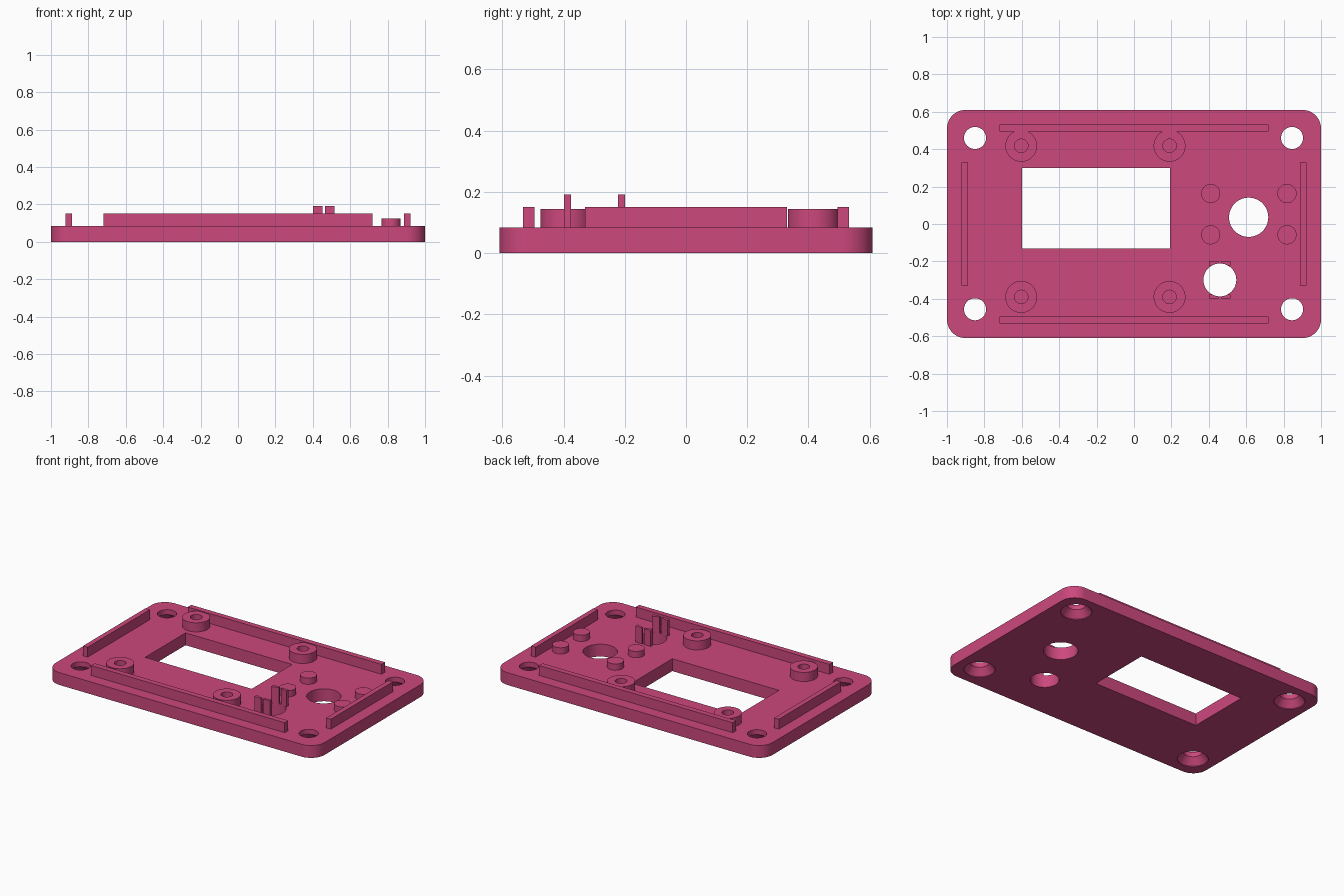
import bpy
import bmesh
from math import cos, sin, pi, radians

old = bpy.data.objects.get("Cube")
if old:
    bpy.data.objects.remove(old, do_unlink=True)

PINK = (0.604, 0.065, 0.205, 1)
mat = bpy.data.materials.new("raspberry pink plastic")
mat.use_nodes = True
mat.diffuse_color = PINK
mat.node_tree.nodes["Principled BSDF"].inputs["Base Color"].default_value = PINK

TOP = 0.083      # plate thickness
SINK = 0.01      # overlap of raised parts into the plate


def finish(name, bm):
    mesh = bpy.data.meshes.new(name)
    bmesh.ops.recalc_face_normals(bm, faces=bm.faces)
    bm.to_mesh(mesh)
    bm.free()
    mesh.materials.append(mat)
    obj = bpy.data.objects.new(name, mesh)
    bpy.context.collection.objects.link(obj)
    return obj


def prism(name, outline, z0, z1):
    bm = bmesh.new()
    face = bm.faces.new([bm.verts.new((x, y, z0)) for x, y in outline])
    side = bmesh.ops.extrude_face_region(bm, geom=[face])["geom"]
    verts = [v for v in side if isinstance(v, bmesh.types.BMVert)]
    bmesh.ops.translate(bm, verts=verts, vec=(0, 0, z1 - z0))
    return finish(name, bm)


def box(name, x0, x1, y0, y1, z0, z1):
    return prism(name, [(x0, y0), (x1, y0), (x1, y1), (x0, y1)], z0, z1)


def lathe(name, x, y, profile, sides=48):
    """Closed solid of revolution from (radius, z) pairs, bottom to top."""
    bm = bmesh.new()
    rings = [[bm.verts.new((x + r * cos(2 * pi * i / sides),
                            y + r * sin(2 * pi * i / sides), z))
              for i in range(sides)] for r, z in profile]
    for a, b in zip(rings, rings[1:]):
        for i in range(sides):
            j = (i + 1) % sides
            bm.faces.new((a[i], a[j], b[j], b[i]))
    bm.faces.new(rings[0][::-1])
    bm.faces.new(rings[-1])
    return finish(name, bm)


def cylinder(name, x, y, r, z0, z1):
    return lathe(name, x, y, [(r, z0), (r, z1)])


def activate(obj):
    bpy.ops.object.select_all(action="DESELECT")
    obj.select_set(True)
    bpy.context.view_layer.objects.active = obj


def cut(obj, cutter):
    cutter.hide_render = True
    mod = obj.modifiers.new("cut", "BOOLEAN")
    mod.operation = "DIFFERENCE"
    mod.solver = "EXACT"
    mod.object = cutter
    activate(obj)
    bpy.ops.object.modifier_apply(modifier=mod.name)
    bpy.data.objects.remove(cutter, do_unlink=True)


def smooth(obj):
    activate(obj)
    bpy.ops.object.shade_smooth_by_angle(angle=radians(30))


# Base plate with rounded corners
W, D, R, STEPS = 1.0, 0.61, 0.1, 12
outline = []
for k, (sx, sy) in enumerate([(1, 1), (-1, 1), (-1, -1), (1, -1)]):
    for i in range(STEPS + 1):
        a = (k + i / STEPS) * pi / 2
        outline.append((sx * (W - R) + R * cos(a), sy * (D - R) + R * sin(a)))
plate = prism("base_plate", outline, 0, TOP)

# Display window and the two round openings
cut(plate, box("window_cutter", -0.6, 0.193, -0.13, 0.3, -0.1, 0.3))
cut(plate, cylinder("knob_cutter", 0.613, 0.036, 0.105, -0.1, 0.3))
HX, HY, HR = 0.459, -0.299, 0.088
cut(plate, cylinder("sensor_cutter", HX, HY, HR, -0.1, 0.3))

# Countersunk screw holes in the corners
for x in (-0.85, 0.845):
    for y in (-0.456, 0.46):
        cut(plate, lathe("screw_cutter", x, y,
                         [(0.095, -0.02), (0.095, 0.005), (0.059, 0.05), (0.059, 0.2)]))
smooth(plate)

# Locating rails along the four edges
for side, s in (("left", 1), ("right", -1)):
    xs = sorted((s * 0.887, s * 0.921))
    box(side + "_rail", *xs, -0.33, 0.33, TOP - SINK, 0.15)
for side, s in (("back", 1), ("front", -1)):
    ys = sorted((s * 0.495, s * 0.532))
    box(side + "_rail", -0.72, 0.72, *ys, TOP - SINK, 0.15)

# Hollow screw bosses around the window
for x in (-0.603, 0.19):
    for y in (-0.39, 0.418):
        boss = cylinder("screw_boss", x, y, 0.085, TOP - SINK, 0.144)
        cut(boss, cylinder("boss_cutter", x, y, 0.036, -0.1, 0.3))
        smooth(boss)

# Support pegs around the large opening
for x in (0.41, 0.818):
    for y in (-0.058, 0.163):
        smooth(cylinder("support_peg", x, y, 0.051, TOP - SINK, 0.125))

# Split retaining clips beside the small opening
for sx in (-1, 1):
    for sy in (-1, 1):
        xs = sorted((HX + sx * 0.007, HX + sx * 0.057))
        ys = sorted((HY + sy * 0.077, HY + sy * 0.1))
        clip = box("retaining_clip", *xs, *ys, TOP - SINK, 0.191)
        cut(clip, cylinder("clip_cutter", HX, HY, HR, -0.1, 0.3))
        smooth(clip)
